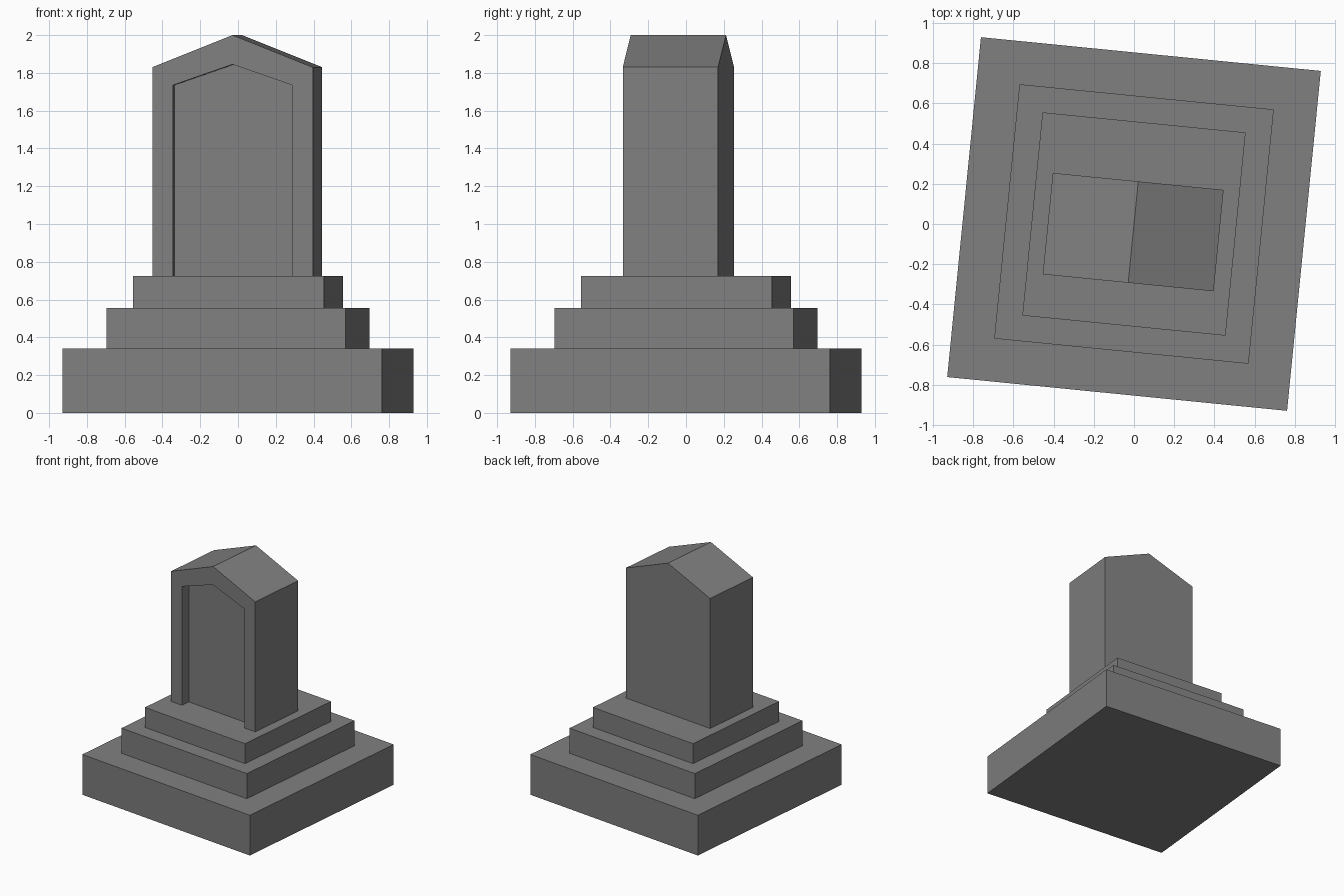
import bpy
import bmesh
import math
from mathutils import Matrix

if "Cube" in bpy.data.objects:
    bpy.data.objects.remove(bpy.data.objects["Cube"])

TURN = Matrix.Rotation(math.radians(-5.67), 4, 'Z')

stone = bpy.data.materials.new("grey stone")
stone.diffuse_color = (0.216, 0.216, 0.216, 1)
stone.use_nodes = True
stone.node_tree.nodes["Principled BSDF"].inputs["Base Color"].default_value = stone.diffuse_color


def finish(name, bm):
    bmesh.ops.recalc_face_normals(bm, faces=bm.faces)
    bm.transform(TURN)
    mesh = bpy.data.meshes.new(name)
    bm.to_mesh(mesh)
    bm.free()
    mesh.materials.append(stone)
    bpy.context.collection.objects.link(bpy.data.objects.new(name, mesh))


def tier(name, half, z0, z1):
    bm = bmesh.new()
    bmesh.ops.create_cube(bm, size=1, matrix=Matrix.Translation((0, 0, (z0 + z1) / 2))
                          @ Matrix.Diagonal((2 * half, 2 * half, z1 - z0, 1)))
    finish(name, bm)


# Stepped plinth
tier("base_step", 0.85, 0.0, 0.342)
tier("middle_step", 0.636, 0.342, 0.555)
tier("top_step", 0.508, 0.555, 0.725)

# Gabled headstone with a recessed front panel open at the bottom
bm = bmesh.new()


def gable(half, eaves, ridge, y):
    pts = [(-half, 0.725), (-half, eaves), (0, ridge), (half, eaves), (half, 0.725)]
    return [bm.verts.new((x, y, z)) for x, z in pts]


FRONT, BACK, RECESS = -0.294, 0.213, -0.212
back = gable(0.427, 1.83, 2.0, BACK)
outer = gable(0.427, 1.83, 2.0, FRONT)
inner = gable(0.317, 1.735, 1.845, FRONT)
panel = gable(0.317, 1.735, 1.845, RECESS)

bm.faces.new(back)
bm.faces.new(panel)
bm.faces.new(outer + inner[::-1])           # front frame
for a, b in ((back, outer), (inner, panel)):  # outer sides, recess walls
    for i in range(4):
        bm.faces.new((a[i], a[i + 1], b[i + 1], b[i]))
# underside
bm.faces.new((back[0], outer[0], inner[0], panel[0], panel[4], inner[4], outer[4], back[4]))
finish("headstone", bm)
